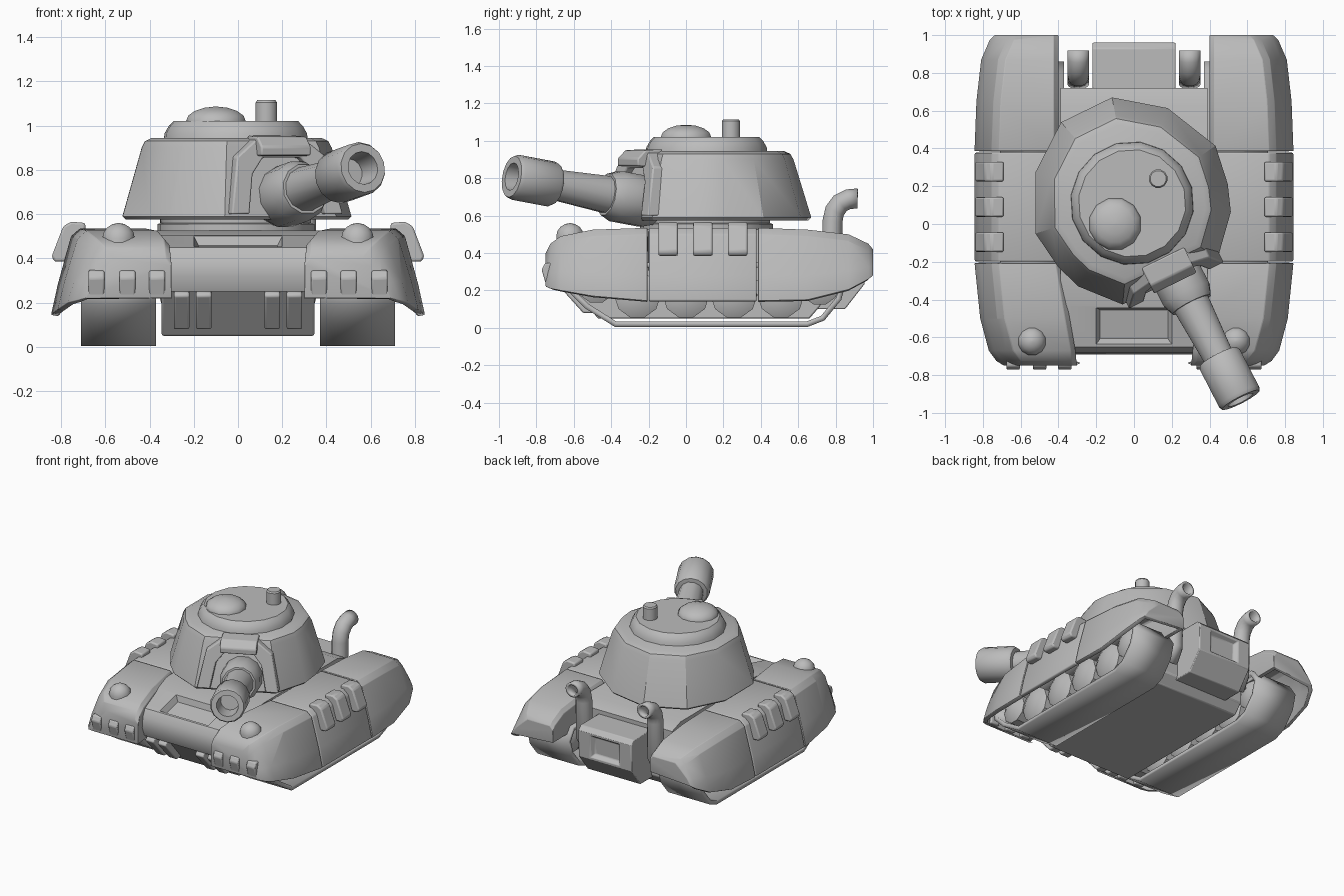
import bpy, bmesh
from math import sin, cos, pi, radians
from mathutils import Matrix, Vector

if "Cube" in bpy.data.objects:
    bpy.data.objects.remove(bpy.data.objects["Cube"])

grey = bpy.data.materials.new("plain grey")
grey.use_nodes = True
grey.diffuse_color = (0.5, 0.5, 0.5, 1)
grey.node_tree.nodes["Principled BSDF"].inputs["Base Color"].default_value = grey.diffuse_color

made = []


def finish(name, bm, bevel=0.0, mirror=False, matrix=None, shell=0.0):
    """Turn a bmesh into an object with the shared finish."""
    bmesh.ops.remove_doubles(bm, verts=bm.verts, dist=1e-5)
    bmesh.ops.recalc_face_normals(bm, faces=bm.faces)
    mesh = bpy.data.meshes.new(name)
    bm.to_mesh(mesh)
    bm.free()
    mesh.materials.append(grey)
    ob = bpy.data.objects.new(name, mesh)
    bpy.context.scene.collection.objects.link(ob)
    if matrix:
        ob.matrix_world = matrix
    if shell:
        m = ob.modifiers.new("Shell", 'SOLIDIFY')
        m.thickness, m.offset = shell, -1
    if bevel:
        m = ob.modifiers.new("Bevel", 'BEVEL')
        m.width, m.segments, m.limit_method = bevel, 2, 'ANGLE'
    if mirror:
        ob.modifiers.new("Mirror", 'MIRROR')
    made.append(ob)


def loft(rings, close=True, cap_start=True, cap_end=True):
    """Skin a list of equal-length point rings."""
    bm = bmesh.new()
    loops = [[bm.verts.new(p) for p in ring] for ring in rings]
    n = len(loops[0])
    for a, b in zip(loops, loops[1:]):
        for i in range(n if close else n - 1):
            j = (i + 1) % n
            bm.faces.new((a[i], a[j], b[j], b[i]))
    if cap_start:
        bm.faces.new(loops[0])
    if cap_end:
        bm.faces.new(loops[-1])
    bmesh.ops.recalc_face_normals(bm, faces=bm.faces)
    return bm


def side_prism(pts, x0, x1):
    """Side profile (y, z) extruded across x."""
    return loft([[(x, y, z) for y, z in pts] for x in (x0, x1)])


def front_prism(pts, y0, y1):
    """Front profile (x, z) extruded along y."""
    return loft([[(x, y, z) for x, z in pts] for y in (y0, y1)])


def lathe(profile, sides, at=(0, 0, 0), caps=True):
    """Profile (radius, height) turned about z."""
    angles = [2 * pi * (i + 0.5) / sides for i in range(sides)]
    rings = [[(at[0] + r * cos(a), at[1] + r * sin(a), at[2] + h) for a in angles] for r, h in profile]
    return loft(rings, True, caps, caps)


def dome(r, h):
    return [(r, -0.05)] + [(r * cos(t * pi / 8), h * sin(t * pi / 8)) for t in range(4)] + [(r * 0.06, h)]


def sunk_panel(bm, near, half_x, margin, depth):
    """Inset the face nearest a point, narrow it in x, then sink its middle."""
    face = min(bm.faces, key=lambda f: (f.calc_center_median() - Vector(near)).length)
    bmesh.ops.inset_individual(bm, faces=[face], thickness=margin)
    widest = max(abs(v.co.x) for v in face.verts)
    for v in face.verts:
        v.co.x *= half_x / widest
    bmesh.ops.inset_individual(bm, faces=[face], thickness=0.03, depth=-depth)


# Hull
bm = side_prism([(-.66, .25), (-.69, .32), (-.68, .40), (-.65, .45), (-.43, .505), (-.25, .525),
                 (.62, .525), (.72, .49), (.72, .25)], -.39, .39)
sunk_panel(bm, (0, -.54, .478), .2, .02, .04)
finish("upper_hull", bm)
finish("lower_hull", side_prism([(-.47, .05), (-.65, .26), (.72, .26), (.72, .12), (.66, .05)], -.345, .345), .008)
for x in (.155, .255):
    finish("hull_block", side_prism([(-.58, .26), (-.67, .25), (-.685, .23), (-.55, .08), (-.48, .08)],
                                    x - .035, x + .035), .008, True)

# Rear engine box with a sunk panel
bm = side_prism([(.70, .10), (.85, .10), (.955, .235), (.96, .43), (.93, .46), (.70, .46)], -.22, .22)
sunk_panel(bm, (0, .957, .33), .12, .02, .03)
finish("engine_box", bm, .006)

# Exhaust pipes: rings swept along a bent path
path = [(.74, .22), (.78, .30), (.783, .57), (.795, .625), (.825, .667), (.868, .688), (.918, .692)]
tilts = [.5, 1.3, 1.5, 1.1, .7, .25, 0]
rings = []
for (y, z), t in zip(path, tilts):
    ring = [2 * pi * i / 14 for i in range(14)]
    rings.append([(.295 + .058 * cos(a), y - .055 * sin(a) * sin(t), z + .055 * sin(a) * cos(t)) for a in ring])
finish("exhaust_pipe", loft(rings, True, False, False), mirror=True, shell=.018)


# Fenders: three hollow sections on each side
def fender(name, stations, inner_low, cap_start=False, cap_end=False):
    rings = []
    for y, xin, xout, top, low in stations:
        crest = xout - .13
        rings.append([(x, y, z) for x, z in (
            (xin, min(inner_low, top - .08)), (xin, top - .03), (xin + .025, top), (crest, top),
            (crest + .04, top - .035), (xout - .03, low + (top - low) * .35), (xout, low))])
    finish(name, loft(rings, False, cap_start, cap_end), .008, True, shell=.03)


seam_front, seam_back = (.39, .845, .535, .145), (.40, .845, .535, .145)
fender("front_fender", [(-.75, .30, .69, .40, .22), (-.725, .305, .73, .45, .21), (-.67, .31, .77, .49, .20),
                        (-.5, .34, .815, .525, .17), (-.207, *seam_front)], .22, cap_start=True)
fender("middle_fender", [(-.199, *seam_front), (.378, *seam_back)], .30)
fender("rear_fender", [(.386, *seam_back), (.65, .40, .835, .525, .15), (.87, .40, .81, .50, .205),
                       (.975, .40, .765, .45, .26), (1.0, .40, .74, .42, .28)], .30, cap_end=True)

# Fender fittings
for x in (.366, .50, .64):
    finish("fender_block", side_prism([(-.70, .35), (-.755, .345), (-.772, .31), (-.745, .22), (-.70, .22)],
                                      x - .036, x + .036), .008, True)
for y in (-.096, .09, .277):
    finish("side_clamp", front_prism([(.69, .52), (.69, .56), (.755, .566), (.79, .545), (.842, .41),
                                      (.83, .385), (.78, .385), (.74, .50)], y - .052, y + .052), .01, True)
finish("headlamp", lathe(dome(.076, .07), 12, (.54, -.62, .49)), mirror=True)

# Tracks and road wheels
belt = [(-.38, .005), (.65, .005), (.74, .04), (.83, .15), (.86, .26), (.80, .35),
        (-.54, .35), (-.65, .28), (-.625, .19), (-.54, .105)]
rings = [[(x, y, z) for y, z in belt] for x in (.37, .71)]
finish("track_belt", loft(rings, True, False, False), mirror=True, shell=.03)
turn_x = Matrix.Rotation(pi / 2, 4, 'Y')
wheels = [(-.48, .235, .105), (-.26, .175, .125), (0, .175, .125), (.256, .175, .125),
          (.507, .175, .125), (.715, .225, .105)]
for y, z, r in wheels:
    bm = lathe([(r - .055, .39), (r, .42), (r, .66), (r - .055, .69)], 10)
    bm.transform(Matrix.Translation((0, y, z)) @ turn_x)
    finish("road_wheel", bm, mirror=True)

# Turret, turned to its left
turret = Matrix.Translation((-.01, .11, 0)) @ Matrix.Rotation(radians(26), 4, 'Z')
finish("turret_ring", lathe([(.355, .50), (.355, .555), (.34, .56), (.34, .60)], 20), matrix=turret)
half = [(.15, .55), (.39, .37), (.53, .08), (.50, -.13), (.45, -.27), (.28, -.46)]
outline = half + [(-x, y) for x, y in reversed(half)]
rings = [[(x * s, y * s, z) for x, y in outline]
         for s, z in ((.97, .575), (1, .59), (.83, .90), (.80, .93), (.74, .945))]
finish("turret_body", loft(rings), matrix=turret)
finish("turret_roof", lathe([(.33, .92), (.325, .965), (.305, 1.0), (.285, 1.02)], 16), matrix=turret)
finish("hatch_dome", lathe(dome(.14, .066), 12, (-.10, 0, 1.02)))
finish("periscope", lathe([(.05, 1.0), (.05, 1.105), (.043, 1.115)], 12, (.128, .24, 0)))

# Raised arch and hood around the gun opening
mount = turret @ Matrix.Translation((.02, 0, 0))
arch = [(.28, .60), (.225, .86), (.12, .94)]
opening = [(.19, .60), (.155, .78), (.095, .855)]
pts = arch + [(-x, z) for x, z in reversed(arch)] + [(-x, z) for x, z in opening] + list(reversed(opening))
bm = front_prism(pts, -.495, -.38)
for v in bm.verts:
    v.co.y += (v.co.z - .60) * .22
finish("gun_arch", bm, .008, matrix=mount)
finish("gun_hood", side_prism([(-.33, .955), (-.435, .95), (-.48, .905), (-.48, .865), (-.34, .86)],
                              -.125, .125), .008, matrix=mount)

# Gun, raised slightly
gun = (turret @ Matrix.Translation((.035, 0, .61)) @ Matrix.Rotation(radians(1.2), 4, 'Z')
       @ Matrix.Rotation(radians(80.5), 4, 'X'))
finish("gun_collar", lathe([(.12, .34), (.14, .40), (.14, .57), (.115, .63)], 12), matrix=gun)
finish("gun_barrel", lathe([(.105, .58), (.08, 1.0)], 12), matrix=gun)
finish("gun_muzzle", lathe([(.08, .94), (.11, .945), (.122, .965), (.122, 1.185), (.112, 1.205),
                            (.075, 1.205), (.065, 1.07)], 14), matrix=gun)

# Smooth shading with sharp edges kept
bpy.ops.object.select_all(action='DESELECT')
for ob in made:
    ob.select_set(True)
bpy.context.view_layer.objects.active = made[0]
bpy.ops.object.shade_smooth_by_angle(angle=radians(32))
